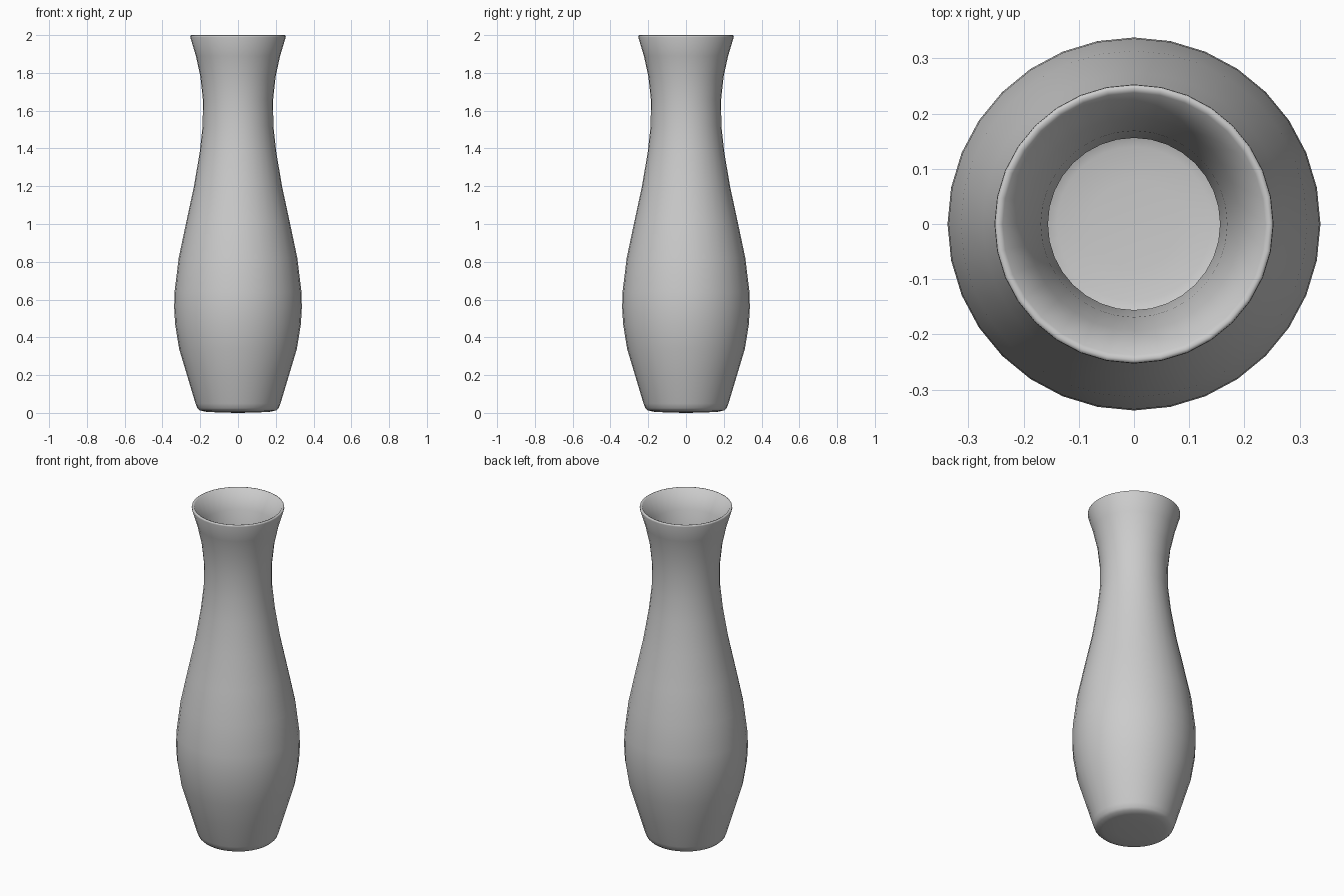
import bpy, bmesh, math

if "Cube" in bpy.data.objects:
    bpy.data.objects.remove(bpy.data.objects["Cube"])

SEGMENTS = 32

# Outer silhouette (radius, height), foot to lip
outer = [(0.0, 0.0), (0.10, 0.002), (0.17, 0.006), (0.202, 0.013), (0.215, 0.025),
         (0.225, 0.05), (0.27, 0.2), (0.312, 0.34), (0.333, 0.47), (0.338, 0.56),
         (0.336, 0.64), (0.314, 0.82), (0.274, 1.01), (0.233, 1.2), (0.202, 1.385),
         (0.187, 1.52), (0.186, 1.66), (0.199, 1.78), (0.223, 1.89), (0.253, 1.99)]
lip = [(0.252, 1.998), (0.246, 2.0), (0.238, 1.997)]
# Inner wall follows the outside, lip down to the bowl floor
wall = 0.03
inner = [(r - wall, z) for r, z in reversed(outer[6:-1])]
inner += [(0.196, 0.075), (0.18, 0.045), (0.14, 0.035), (0.08, 0.031), (0.0, 0.03)]
profile = outer + lip + inner

# Lathe the profile around z
bm = bmesh.new()
verts = [bm.verts.new((r, 0, z)) for r, z in profile]
edges = [bm.edges.new(pair) for pair in zip(verts, verts[1:])]
bmesh.ops.spin(bm, geom=verts + edges, cent=(0, 0, 0), axis=(0, 0, 1),
               angle=math.tau, steps=SEGMENTS)
bmesh.ops.remove_doubles(bm, verts=bm.verts, dist=0.0005)
bmesh.ops.recalc_face_normals(bm, faces=bm.faces)
for f in bm.faces:
    f.smooth = True
mesh = bpy.data.meshes.new("vase")
bm.to_mesh(mesh)
bm.free()
vase = bpy.data.objects.new("vase", mesh)
bpy.context.collection.objects.link(vase)
